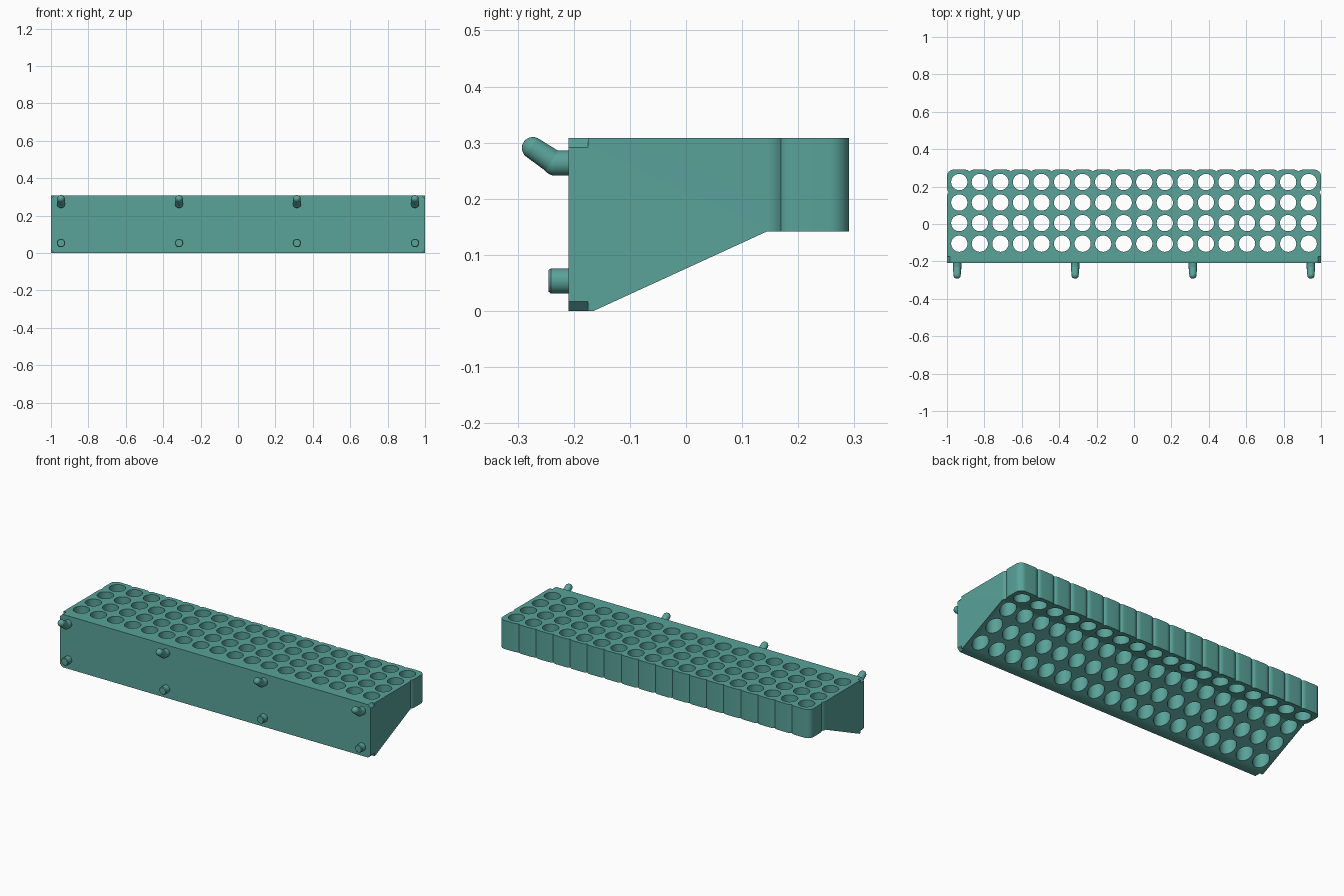
import bpy, bmesh, math
from mathutils import Vector, Matrix

if "Cube" in bpy.data.objects:
    bpy.data.objects.remove(bpy.data.objects["Cube"])

PITCH, HALF, R = 0.10988, 0.066, 0.035
FLAT = HALF - R
BACK, FRONT, TOP = 0.2905, -0.209, 0.308
COLS = [-0.934 + i * PITCH for i in range(18)]
ROWS = [BACK - HALF - j * PITCH for j in range(4)]

teal = bpy.data.materials.new("teal")
teal.diffuse_color = (0.1, 0.36, 0.32, 1)
teal.use_nodes = True
teal.node_tree.nodes["Principled BSDF"].inputs["Base Color"].default_value = teal.diffuse_color


def make_object(name, bm):
    bmesh.ops.recalc_face_normals(bm, faces=bm.faces)
    me = bpy.data.meshes.new(name)
    bm.to_mesh(me)
    bm.free()
    me.materials.append(teal)
    ob = bpy.data.objects.new(name, me)
    bpy.context.collection.objects.link(ob)
    return ob


def add_prism(bm, points, direction):
    face = bm.faces.new([bm.verts.new(p) for p in points])
    ext = bmesh.ops.extrude_face_region(bm, geom=[face], use_keep_orig=True)
    verts = [g for g in ext["geom"] if isinstance(g, bmesh.types.BMVert)]
    bmesh.ops.translate(bm, vec=direction, verts=verts)


def add_rod(bm, a, b, r1, r2, seg=32):
    a, b = Vector(a), Vector(b)
    d = b - a
    mat = Matrix.Translation((a + b) / 2) @ d.to_track_quat('Z', 'Y').to_matrix().to_4x4()
    bmesh.ops.create_cone(bm, cap_ends=True, segments=seg, radius1=r1, radius2=r2,
                          depth=d.length, matrix=mat)


def add_ball(bm, c, r):
    bmesh.ops.create_uvsphere(bm, u_segments=24, v_segments=14, radius=r,
                              matrix=Matrix.Translation(c))


def smooth(ob, angle):
    bpy.ops.object.select_all(action='DESELECT')
    ob.select_set(True)
    bpy.context.view_layer.objects.active = ob
    bpy.ops.object.shade_smooth_by_angle(angle=math.radians(angle))


def arc(cx, cy, a0, a1):
    n = max(4, round(abs(a1 - a0) / 9))
    return [(cx + R * math.cos(math.radians(a0 + (a1 - a0) * k / n)),
             cy + R * math.sin(math.radians(a0 + (a1 - a0) * k / n)))
            for k in range(n + 1)]


# Rack outline: straight sides, scalloped rear made of rounded cells
A = math.degrees(math.asin((PITCH / 2 - FLAT) / R))
side = [(1, FRONT)] + arc(1 - R, ROWS[1] + FLAT, 0, A) + arc(1 - R, ROWS[0] - FLAT, -A, 0)[1:]
outline = list(side)
for i in reversed(range(18)):
    x, y = COLS[i], BACK - R
    right = arc(x + FLAT, y, 0 if i == 17 else 90 - A, 90)
    outline += right if i == 17 else right[1:]
    outline += arc(x - FLAT, y, 90, 180 if i == 0 else 90 + A)
outline += [(-x, y) for x, y in reversed(side)]
bm = bmesh.new()
add_prism(bm, [(x, y, 0) for x, y in outline], (0, 0, TOP))
rack = make_object("rack_body", bm)

# Sloped underside cutter
bm = bmesh.new()
wedge = [(-0.383, -0.1), (0.145, 0.142), (0.4, 0.142), (0.4, -0.1)]
add_prism(bm, [(-1.2, y, z) for y, z in wedge], (2.4, 0, 0))
slope = make_object("slope_cutter", bm)

# Corner chamfers at the mounting face
bm = bmesh.new()
for s in (-1, 1):
    tri = [(0.963, -0.02), (1.02, 0.037), (1.02, -0.02)]
    add_prism(bm, [(s * x, -0.3, z) for x, z in tri], (0, 0.125, 0))
    add_prism(bm, [(s * x, -0.3, TOP - z) for x, z in tri], (0, 0.125, 0))
corners = make_object("corner_cutter", bm)

# Grid of through holes
bm = bmesh.new()
for x in COLS:
    for y in ROWS:
        add_rod(bm, (x, y, -0.05), (x, y, 0.4), 0.0435, 0.0435, 40)
holes = make_object("hole_cutter", bm)

cutters = (slope, corners, holes)
for c in cutters:
    c.hide_render = True
    mod = rack.modifiers.new(c.name, 'BOOLEAN')
    mod.operation, mod.solver, mod.object = 'DIFFERENCE', 'EXACT', c
dg = bpy.context.evaluated_depsgraph_get()
rack.data = bpy.data.meshes.new_from_object(rack.evaluated_get(dg))
rack.modifiers.clear()
for c in cutters:
    bpy.data.objects.remove(c)
smooth(rack, 25)

# Mounting pegs: bent hooks above, short studs below
for n, x in enumerate((-0.946, -0.315, 0.315, 0.946), 1):
    bm = bmesh.new()
    elbow, tip = (x, -0.233, 0.2635), (x, -0.273, 0.2905)
    add_rod(bm, (x, FRONT + 0.01, 0.2635), elbow, 0.0225, 0.0225)
    add_ball(bm, elbow, 0.0225)
    add_rod(bm, elbow, tip, 0.0215, 0.0195)
    add_ball(bm, tip, 0.0195)
    smooth(make_object(f"hook_{n}", bm), 35)

    bm = bmesh.new()
    add_rod(bm, (x, FRONT + 0.01, 0.0535), (x, -0.241, 0.0535), 0.0225, 0.0225)
    add_rod(bm, (x, -0.241, 0.0535), (x, -0.245, 0.0535), 0.0225, 0.019)
    smooth(make_object(f"stud_{n}", bm), 35)
